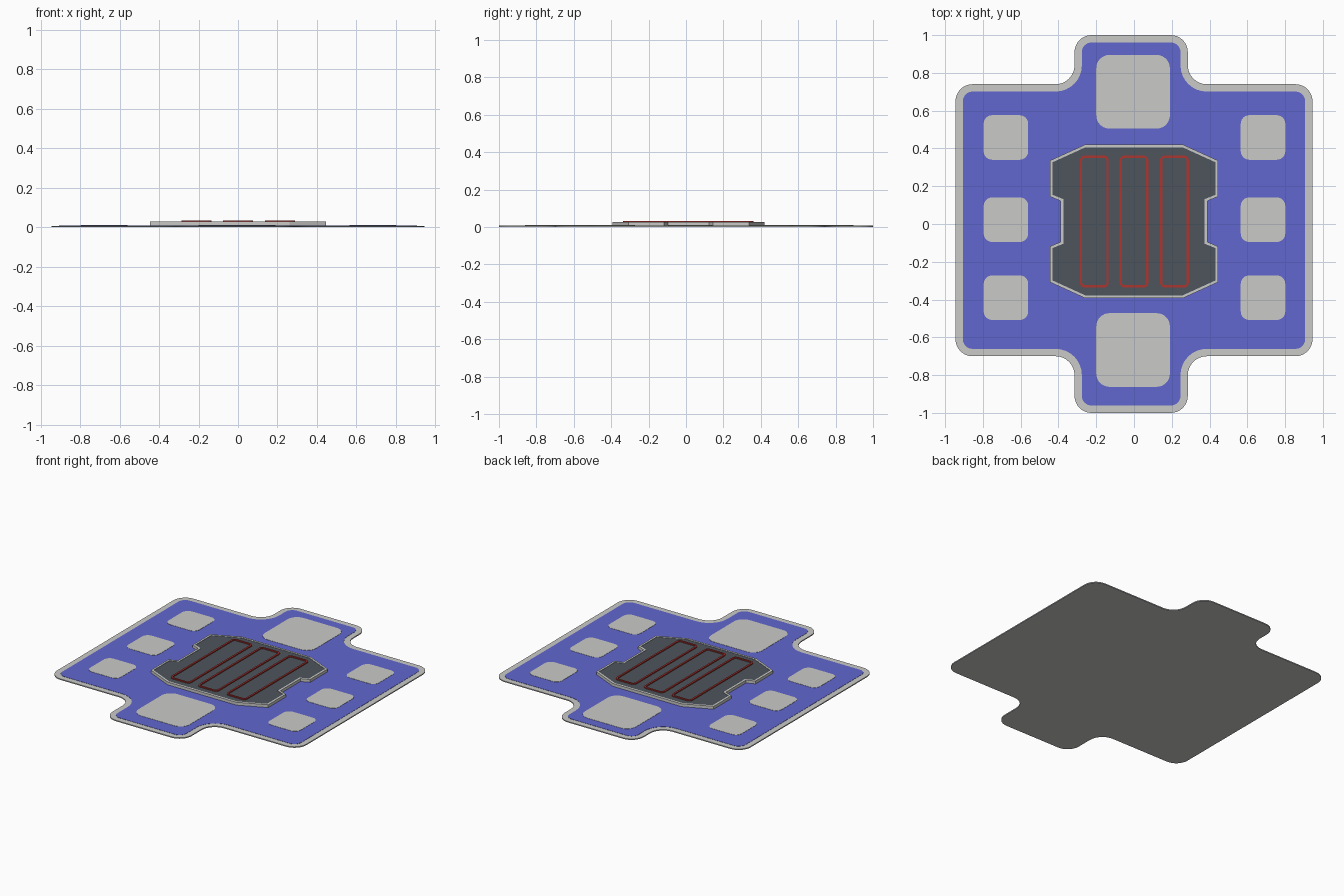
import bpy, bmesh, math
from mathutils import Vector

if "Cube" in bpy.data.objects:
    bpy.data.objects.remove(bpy.data.objects["Cube"])


def material(name, rgb):
    m = bpy.data.materials.new(name)
    m.diffuse_color = (*rgb, 1)
    m.use_nodes = True
    m.node_tree.nodes["Principled BSDF"].inputs["Base Color"].default_value = m.diffuse_color
    return m


GREY = material("light grey", (0.59, 0.59, 0.58))
BLUE = material("blue", (0.12, 0.135, 0.62))
DARK = material("dark slate", (0.074, 0.091, 0.105))
RED = material("red", (0.42, 0.035, 0.03))


def outline(corners, inset=0.0, segs=8):
    """Counter-clockwise corners (x, y, radius) -> inset, filleted loop."""
    pts = [Vector(c[:2]) for c in corners]
    loop = []
    for i, p in enumerate(pts):
        a = (p - pts[i - 1]).normalized()
        b = (pts[(i + 1) % len(pts)] - p).normalized()
        na, nb = Vector((-a.y, a.x)), Vector((-b.y, b.x))
        p = p + (na + nb) * inset / (1 + na.dot(nb))
        r = corners[i][2]
        turn = math.atan2(a.x * b.y - a.y * b.x, a.dot(b))
        if r == 0:
            loop.append(p)
            continue
        side = 1 if turn > 0 else -1
        r = max(r - side * inset, 0.004)
        centre = p - a * r * math.tan(abs(turn) / 2) + na * side * r
        start = -na * side * r
        for k in range(segs + 1):
            t = turn * k / segs
            c, s = math.cos(t), math.sin(t)
            loop.append(centre + Vector((start.x * c - start.y * s, start.x * s + start.y * c)))
    return loop


def build(name, mat, loop, z0, z1, hole=None):
    """Extrude a loop as a solid plate, or as a ring when a hole is given."""
    bm = bmesh.new()

    def verts(l, z):
        return [bm.verts.new((p.x, p.y, z)) for p in l]

    lo, hi = verts(loop, z0), verts(loop, z1)
    rows = [(lo, hi)]
    if hole:
        ilo, ihi = verts(hole, z0), verts(hole, z1)
        rows += [(hi, ihi), (ihi, ilo), (ilo, lo)]
    else:
        bm.faces.new(hi)
        bm.faces.new(lo[::-1])
    n = len(loop)
    for u, v in rows:
        for i in range(n):
            j = (i + 1) % n
            bm.faces.new((u[i], u[j], v[j], v[i]))
    bmesh.ops.recalc_face_normals(bm, faces=bm.faces)
    me = bpy.data.meshes.new(name)
    bm.to_mesh(me)
    bm.free()
    me.materials.append(mat)
    ob = bpy.data.objects.new(name, me)
    bpy.context.collection.objects.link(ob)
    return ob


def rect(x0, x1, y0, y1, r):
    return [(x0, y0, r), (x1, y0, r), (x1, y1, r), (x0, y1, r)]


# Base plate with front and back tabs, and the blue floor inside its border
L, R, V, C = -0.315, 0.285, 0.09, 0.10
base = [(L, -1, V), (R, -1, V), (R, -0.70, C), (0.945, -0.70, V),
        (0.945, 0.74, V), (R, 0.74, C), (R, 1, V), (L, 1, V),
        (L, 0.74, C), (-0.945, 0.74, V), (-0.945, -0.70, V), (L, -0.70, C)]
build("base_plate", GREY, outline(base), 0, 0.007)
build("blue_floor", BLUE, outline(base, 0.039), 0.006, 0.0085)

# Small pads down both sides, large pads on the tabs
for x in (-0.678, 0.683):
    for y in (-0.39, 0.023, 0.458):
        build("small_pad", GREY, outline(rect(x - 0.118, x + 0.118, y - 0.118, y + 0.118, 0.045)), 0.007, 0.010)
for y in (-0.667, 0.70):
    build("large_pad", GREY, outline(rect(-0.2, 0.19, y - 0.195, y + 0.195, 0.07)), 0.007, 0.010)

# Raised platform: notched octagonal rim around a dark deck
half = [(0.26, -0.392, 0), (0.445, -0.308, 0), (0.445, -0.118, 0), (0.388, -0.095, 0),
        (0.388, 0.122, 0), (0.445, 0.145, 0), (0.445, 0.336, 0), (0.26, 0.42, 0)]
platform = half + [(-x, y, r) for x, y, r in reversed(half)]
deck = outline(platform, 0.014)
build("platform_rim", GREY, outline(platform), 0.004, 0.028, deck)
build("platform_deck", DARK, deck, 0.004, 0.026)

# Three red rectangular frames on the deck
for x in (-0.21, 0.0, 0.214):
    frame = rect(x - 0.076, x + 0.076, -0.336, 0.362, 0.025)
    build("red_frame", RED, outline(frame), 0.025, 0.033, outline(frame, 0.012))
